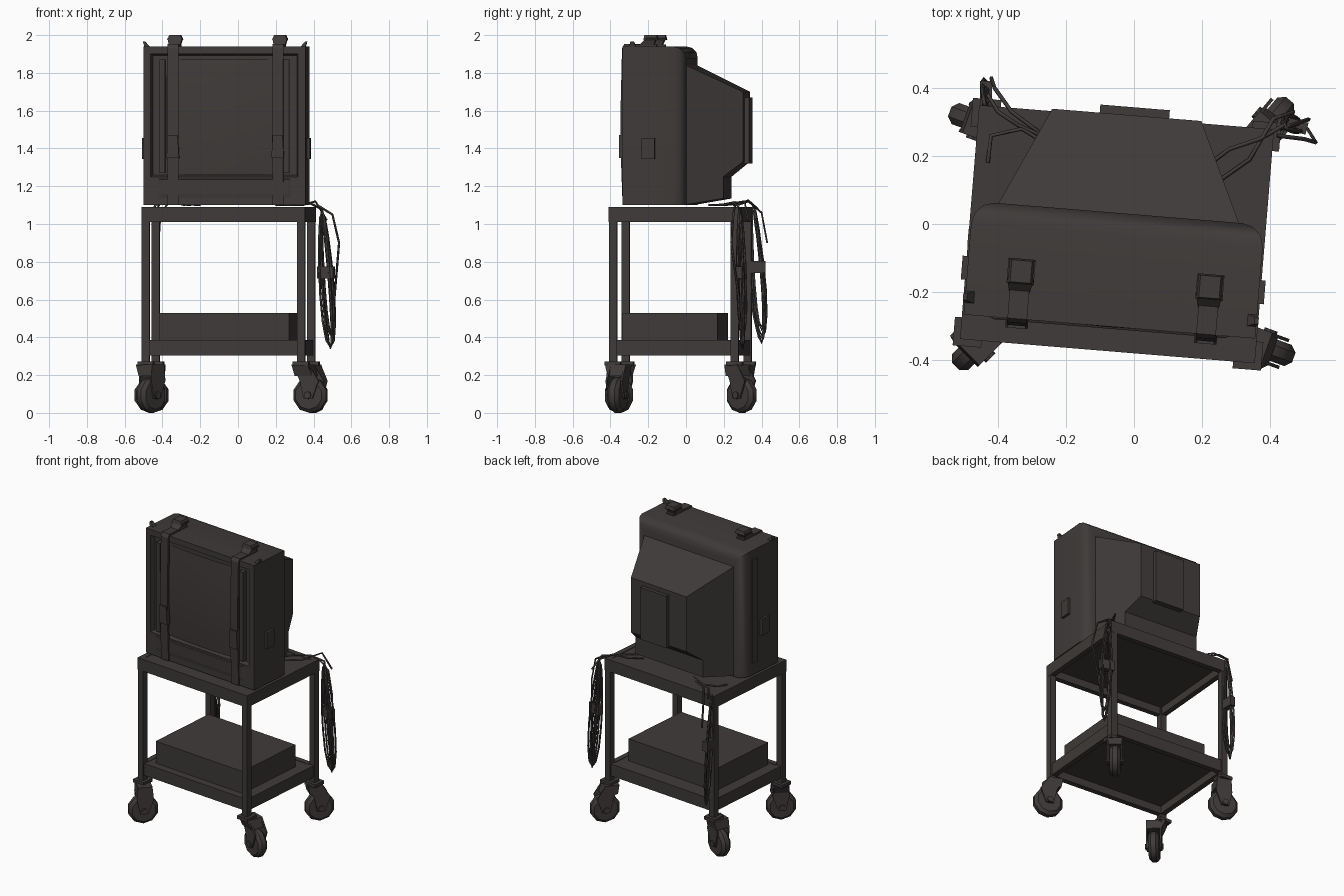
import bpy, bmesh, math, random
from mathutils import Vector, Matrix

if "Cube" in bpy.data.objects:
    bpy.data.objects.remove(bpy.data.objects["Cube"])

random.seed(4)
dark = bpy.data.materials.new("dark_brown_grey")
dark.diffuse_color = (0.050, 0.043, 0.041, 1)
dark.use_nodes = True
dark.node_tree.nodes["Principled BSDF"].inputs["Base Color"].default_value = dark.diffuse_color

# The whole trolley is turned slightly about z
FRAME = Matrix.Translation((-0.05, -0.03, 0)) @ Matrix.Rotation(math.radians(-4.7), 4, 'Z')


def finish(name, bm, matrix=FRAME, smooth=None):
    bmesh.ops.recalc_face_normals(bm, faces=bm.faces)
    bm.transform(matrix)
    me = bpy.data.meshes.new(name)
    bm.to_mesh(me)
    bm.free()
    me.materials.append(dark)
    if smooth:
        for p in me.polygons:
            p.use_smooth = True
        me.set_sharp_from_angle(angle=math.radians(smooth))
    ob = bpy.data.objects.new(name, me)
    bpy.context.collection.objects.link(ob)
    return ob


def loft(name, ring_a, ring_b, matrix=FRAME):
    bm = bmesh.new()
    a = [bm.verts.new(p) for p in ring_a]
    b = [bm.verts.new(p) for p in ring_b]
    bm.faces.new(a)
    bm.faces.new(b)
    for i in range(len(a)):
        j = (i + 1) % len(a)
        bm.faces.new((a[i], a[j], b[j], b[i]))
    return finish(name, bm, matrix)


def rect(x0, x1, y0, y1, z):
    return [(x0, y0, z), (x1, y0, z), (x1, y1, z), (x0, y1, z)]


def box(name, x0, x1, y0, y1, z0, z1, matrix=FRAME):
    return loft(name, rect(x0, x1, y0, y1, z0), rect(x0, x1, y0, y1, z1), matrix)


def cable(name, points, closed=False, radius=0.006):
    cu = bpy.data.curves.new(name, 'CURVE')
    cu.dimensions = '3D'
    cu.bevel_depth = radius
    cu.bevel_resolution = 0
    cu.use_fill_caps = True
    sp = cu.splines.new('POLY')
    sp.points.add(len(points) - 1)
    for p, co in zip(sp.points, points):
        p.co = (*co, 1)
    sp.use_cyclic_u = closed
    cu.materials.append(dark)
    bpy.context.collection.objects.link(bpy.data.objects.new(name, cu))


# Trolley shelves: four rim beams around a thin raised panel
def shelf(name, hx, hy, z0, z1):
    t = 0.035
    for s in (-1, 1):
        ya, yb = sorted((s * hy, s * (hy - t)))
        box(name + "_long_rim", -hx, hx, ya, yb, z0, z1)
        xa, xb = sorted((s * hx, s * (hx - t)))
        box(name + "_side_rim", xa, xb, -hy + t, hy - t, z0, z1)
    box(name + "_panel", -hx + t, hx - t, -hy + t, hy - t, z1 - 0.03, z1 - 0.003)


shelf("top_shelf", 0.435, 0.345, 1.01, 1.09)
shelf("lower_shelf", 0.425, 0.335, 0.305, 0.385)
box("equipment_box", -0.345, 0.345, -0.28, 0.225, 0.38, 0.53)

# Legs and swivel casters: leg signs, wheel centre, wheel heading
for sx, sy, wx, wy, ang in ((-1, -1, -0.460, -0.355, 45), (1, -1, 0.385, -0.362, -20),
                            (-1, 1, -0.457, 0.300, -20), (1, 1, 0.400, 0.295, 50)):
    lx, ly = sx * 0.413, sy * 0.323
    box("leg", lx - 0.021, lx + 0.021, ly - 0.021, ly + 0.021, 0.255, 1.05)
    M = Matrix.Translation((wx, wy, 0)) @ Matrix.Rotation(math.radians(ang), 4, 'Z')
    top = M.inverted() @ (FRAME @ Vector((lx, ly, 0)))
    # wheel with rounded tread and hub
    bm = bmesh.new()
    bmesh.ops.create_cone(bm, cap_ends=True, segments=10, radius1=0.095, radius2=0.095, depth=0.066)
    rim = [e for e in bm.edges if abs(e.verts[0].co.z - e.verts[1].co.z) < 1e-4]
    bmesh.ops.bevel(bm, geom=rim, offset=0.018, segments=1, affect='EDGES')
    W = M @ Matrix.Translation((0, 0, 0.094)) @ Matrix.Rotation(math.pi / 2, 4, 'X')
    finish("wheel", bm, W, 40)
    bm = bmesh.new()
    bmesh.ops.create_cone(bm, cap_ends=True, segments=8, radius1=0.02, radius2=0.02, depth=0.11)
    finish("axle", bm, W)
    # fork plates leaning from the leg to the axle
    u = top.x
    prof = [(u - 0.045, 0.25), (u + 0.045, 0.25), (0.06, 0.17), (0.024, 0.075),
            (-0.024, 0.075), (-0.045, 0.17)]
    for v in (-0.047, 0.037):
        loft("fork_plate", [(a, v, z) for a, z in prof], [(a, v + 0.01, z) for a, z in prof], M)
    v0, v1 = min(-0.047, top.y - 0.03), max(0.047, top.y + 0.03)
    loft("fork_crown", rect(u * 0.6 - 0.05, u * 0.6 + 0.05, -0.047, 0.047, 0.195),
         rect(u - 0.045, u + 0.045, v0, v1, 0.255), M)
    box("caster_plate", lx - 0.042, lx + 0.042, ly - 0.042, ly + 0.042, 0.25, 0.272)

# Monitor housing: rounded rear edges, recessed front
bm = bmesh.new()
bmesh.ops.create_cube(bm, size=1)
for v in bm.verts:
    v.co = (v.co.x * 0.86, v.co.y * 0.335 - 0.105, v.co.z * 0.84 + 1.52)
edges = [e for e in bm.edges if all(v.co.y > 0 for v in e.verts)
         and (e.verts[0].co.z + e.verts[1].co.z) / 2 > 1.2]
bmesh.ops.bevel(bm, geom=edges, offset=0.065, segments=3, profile=0.5, affect='EDGES')
edges = [e for e in bm.edges if all(v.co.y < -0.2 and v.co.z > 1.9 for v in e.verts)]
front = min(bm.faces, key=lambda f: f.calc_center_median().y)
bmesh.ops.inset_individual(bm, faces=[front], thickness=0.055)
for v in front.verts:
    if v.co.z < 1.4:
        v.co.z = 1.25
bmesh.ops.inset_individual(bm, faces=[front], thickness=0.012, depth=-0.03)
finish("housing", bm, smooth=35)

# Bulging screen with a rail on either side
bm = bmesh.new()
bmesh.ops.create_grid(bm, x_segments=6, y_segments=6, size=1)
for v in bm.verts:
    a, b = v.co.x, v.co.y
    v.co = (a * 0.31, -0.274 + 0.016 * a * a + 0.014 * b * b, 1.565 + b * 0.305)
finish("screen", bm, smooth=40)
for s in (-1, 1):
    xa, xb = sorted((s * 0.315, s * 0.345))
    box("screen_rail", xa, xb, -0.276, -0.24, 1.27, 1.87)
loft("front_lip", [(-0.36, -0.27, 1.24), (0.36, -0.27, 1.24), (0.36, -0.27, 1.12), (-0.36, -0.27, 1.12)],
     [(-0.34, -0.279, 1.235), (0.34, -0.279, 1.235), (0.34, -0.276, 1.16), (-0.34, -0.276, 1.16)])

# Tapering tube cover, narrowing towards the rear
cover = [(0.04, 1.10), (0.25, 1.135), (0.25, 1.25), (0.352, 1.33), (0.352, 1.70), (0.04, 1.85)]
loft("rear_cover", *[[(s * (0.365 - (y - 0.04) * 0.465), y, z) for y, z in cover] for s in (-1, 1)])
box("rear_plate", -0.08, 0.125, 0.34, 0.376, 1.32, 1.67)

# Straps over the front with buckles and flared top clips
for x in (-0.272, 0.285):
    strap = [(-0.10, 1.937), (-0.10, 1.95), (-0.272, 1.952), (-0.284, 1.93), (-0.292, 1.6),
             (-0.290, 1.35), (-0.281, 1.10), (-0.268, 1.10), (-0.276, 1.35), (-0.278, 1.6), (-0.268, 1.937)]
    loft("strap", [(x - 0.029, y, z) for y, z in strap], [(x + 0.029, y, z) for y, z in strap])
    loft("buckle", rect(x - 0.033, x + 0.033, -0.30, -0.27, 1.35),
         rect(x - 0.026, x + 0.026, -0.30, -0.27, 1.47))
    loft("top_clip", rect(x - 0.028, x + 0.028, -0.20, -0.12, 1.94),
         rect(x - 0.04, x + 0.04, -0.155, -0.10, 1.985))
    loft("clip_cap", rect(x - 0.04, x + 0.04, -0.17, -0.095, 1.975),
         rect(x - 0.03, x + 0.03, -0.165, -0.10, 2.0))

# Side latches, corner hooks and a slim side strip
for s in (-1, 1):
    xa, xb = sorted((s * 0.42, s * 0.447))
    box("side_latch", xa, xb, -0.17, -0.10, 1.345, 1.455)
    loft("corner_hook", rect(s * 0.41 - 0.015, s * 0.41 + 0.015, -0.24, -0.20, 1.93),
         rect(s * 0.43 - 0.006, s * 0.43 + 0.006, -0.23, -0.21, 1.965))
box("side_strip", -0.436, -0.42, -0.07, -0.02, 1.18, 1.88)


# Coiled cable bundles hanging from the rear corners
def bundle(name, top, bottom, heading, spread, count):
    top, bottom = Vector(top), Vector(bottom)
    for i in range(count):
        h = math.radians(heading + random.uniform(-spread, spread))
        w = random.uniform(0.018, 0.045)
        a = top + Vector((0, 0, random.uniform(-0.08, 0.02)))
        b = bottom + Vector((0, 0, random.uniform(-0.02, 0.09)))
        pts = []
        for k in range(14):
            t = 2 * math.pi * k / 14
            f = 0.5 - 0.5 * math.cos(t)
            side = w * math.sin(t) * (0.7 + 0.5 * f)
            pts.append(a.lerp(b, f) + Vector((math.cos(h), math.sin(h), 0)) * side)
        cable(name, pts, True)
    m = top.lerp(bottom, 0.45)
    R = Matrix.Translation(m) @ Matrix.Rotation(math.radians(heading), 4, 'Z')
    box(name + "_tie", -0.045, 0.045, -0.018, 0.018, -0.032, 0.032, R)


bundle("right_cable", (0.445, 0.285, 1.07), (0.490, 0.30, 0.345), -15, 50, 6)
bundle("left_cable", (-0.440, 0.355, 1.09), (-0.430, 0.400, 0.385), 90, 18, 6)

# Loose cables across the top shelf
cable("loose_cable", [(0.20, 0.16, 1.10), (0.28, 0.22, 1.105), (0.37, 0.25, 1.115), (0.44, 0.29, 1.08)])
cable("loose_cable", [(0.24, 0.12, 1.10), (0.34, 0.19, 1.10), (0.41, 0.31, 1.12), (0.47, 0.33, 1.02)])
cable("loose_cable", [(0.42, 0.26, 1.10), (0.50, 0.25, 1.05), (0.535, 0.24, 0.90), (0.51, 0.28, 0.60)])
cable("loose_cable", [(-0.25, 0.25, 1.10), (-0.34, 0.29, 1.11), (-0.40, 0.33, 1.125), (-0.43, 0.38, 1.08)])
cable("loose_cable", [(-0.28, 0.27, 1.10), (-0.36, 0.33, 1.12), (-0.41, 0.40, 1.06), (-0.42, 0.43, 0.9)])
cable("loose_cable", [(-0.43, 0.18, 1.10), (-0.42, 0.26, 1.115), (-0.33, 0.28, 1.11), (-0.20, 0.20, 1.10)])
